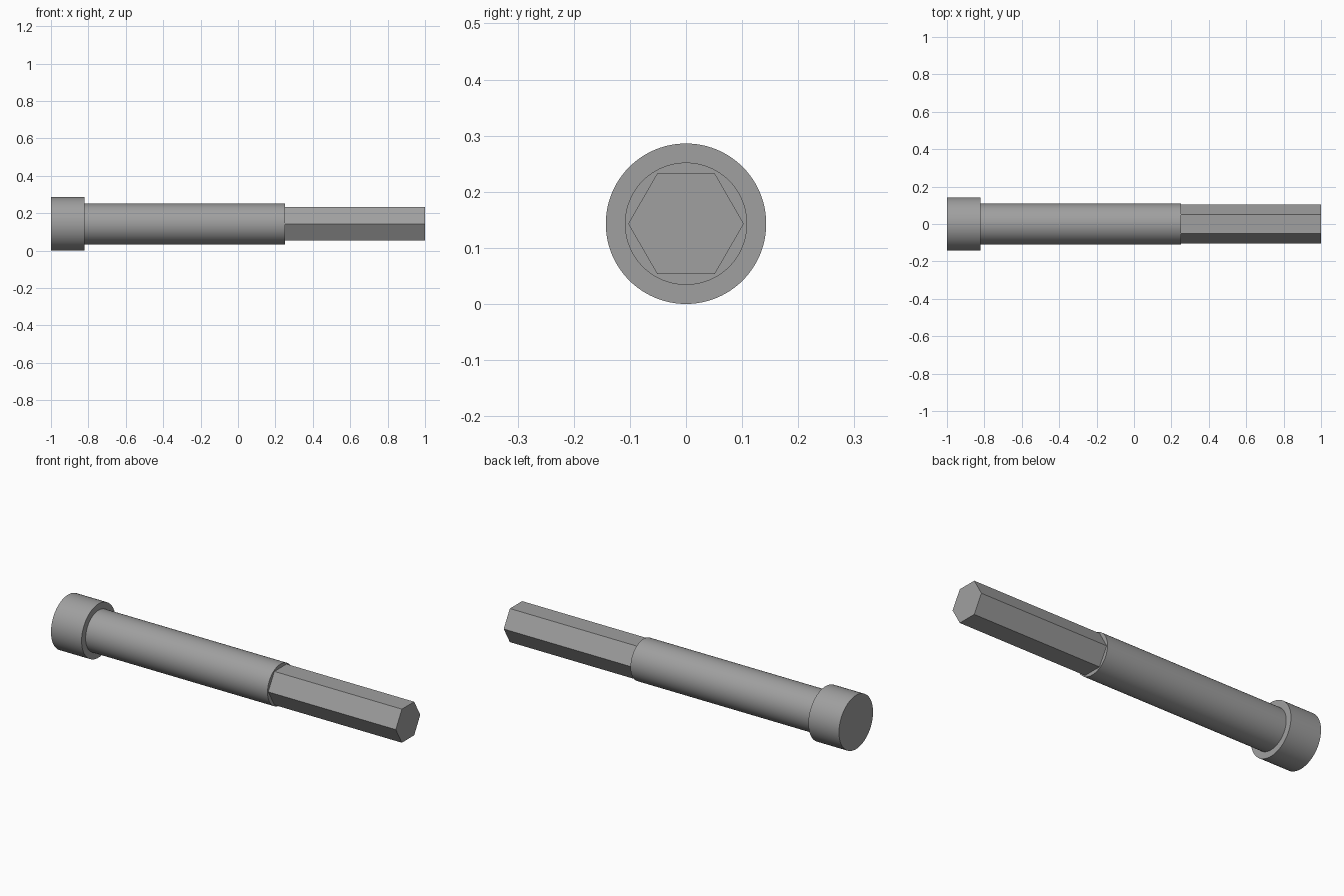
import bpy, bmesh, math

if "Cube" in bpy.data.objects:
    bpy.data.objects.remove(bpy.data.objects["Cube"])

SEGMENTS = 96
AXIS_Z = 0.143

steel = bpy.data.materials.new("steel_grey")
steel.diffuse_color = (0.35, 0.35, 0.35, 1.0)
steel.use_nodes = True
steel.node_tree.nodes["Principled BSDF"].inputs["Base Color"].default_value = steel.diffuse_color


def radius_at(angle, radius, hexagonal):
    """Distance from the axis to a circle or hexagon outline (corners at +-y)."""
    if not hexagonal:
        return radius
    offset = angle % (math.pi / 3) - math.pi / 6
    return radius * math.cos(math.pi / 6) / math.cos(offset)


def ring(bm, x, radius, hexagonal=False, count=SEGMENTS):
    verts = []
    for i in range(count):
        a = 2 * math.pi * i / count
        r = radius_at(a, radius, hexagonal)
        verts.append(bm.verts.new((x, r * math.cos(a), AXIS_Z + r * math.sin(a))))
    return verts


def bridge(bm, a, b):
    n = len(a)
    for i in range(n):
        j = (i + 1) % n
        bm.faces.new((a[i], a[j], b[j], b[i]))


def section(name, x0, x1, radius, sides=SEGMENTS, start_cap=False,
            end_cap=False, shoulder=None):
    """Straight section along x, with optional caps or a shoulder at its end."""
    bm = bmesh.new()
    start = ring(bm, x0, radius, count=sides)
    end = ring(bm, x1, radius, count=sides)
    bridge(bm, start, end)
    if start_cap:
        bm.faces.new(start[::-1])
    if end_cap:
        bm.faces.new(end)
    if shoulder:
        bridge(bm, end, ring(bm, x1, *shoulder))
    # All faces wind the same way; make sure the walls point outward
    bm.normal_update()
    wall = bm.faces[:][0]
    mid = wall.calc_center_median()
    if wall.normal.y * mid.y + wall.normal.z * (mid.z - AXIS_Z) < 0:
        bmesh.ops.reverse_faces(bm, faces=bm.faces[:])
    # Caps and shoulders face outward along the axis
    bm.normal_update()
    for f in bm.faces:
        side = f.calc_center_median().x - (x0 + x1) / 2
        if abs(f.normal.x) > 0.9 and f.normal.x * side < 0:
            f.normal_flip()
    mesh = bpy.data.meshes.new(name)
    bm.to_mesh(mesh)
    bm.free()
    mesh.materials.append(steel)
    obj = bpy.data.objects.new(name, mesh)
    bpy.context.collection.objects.link(obj)
    if sides > 6:
        bpy.ops.object.select_all(action='DESELECT')
        obj.select_set(True)
        bpy.context.view_layer.objects.active = obj
        bpy.ops.object.shade_smooth_by_angle(angle=math.radians(30))
    return obj


# Wide head with a shoulder down to the shaft
section("head", -1.0, -0.82, 0.143, start_cap=True, shoulder=(0.109, False))
# Round shaft with a shoulder down to the hexagon
section("shaft", -0.82, 0.25, 0.109, shoulder=(0.103, True))
# Hexagonal end
section("hex_end", 0.25, 1.0, 0.103, sides=6, end_cap=True)
